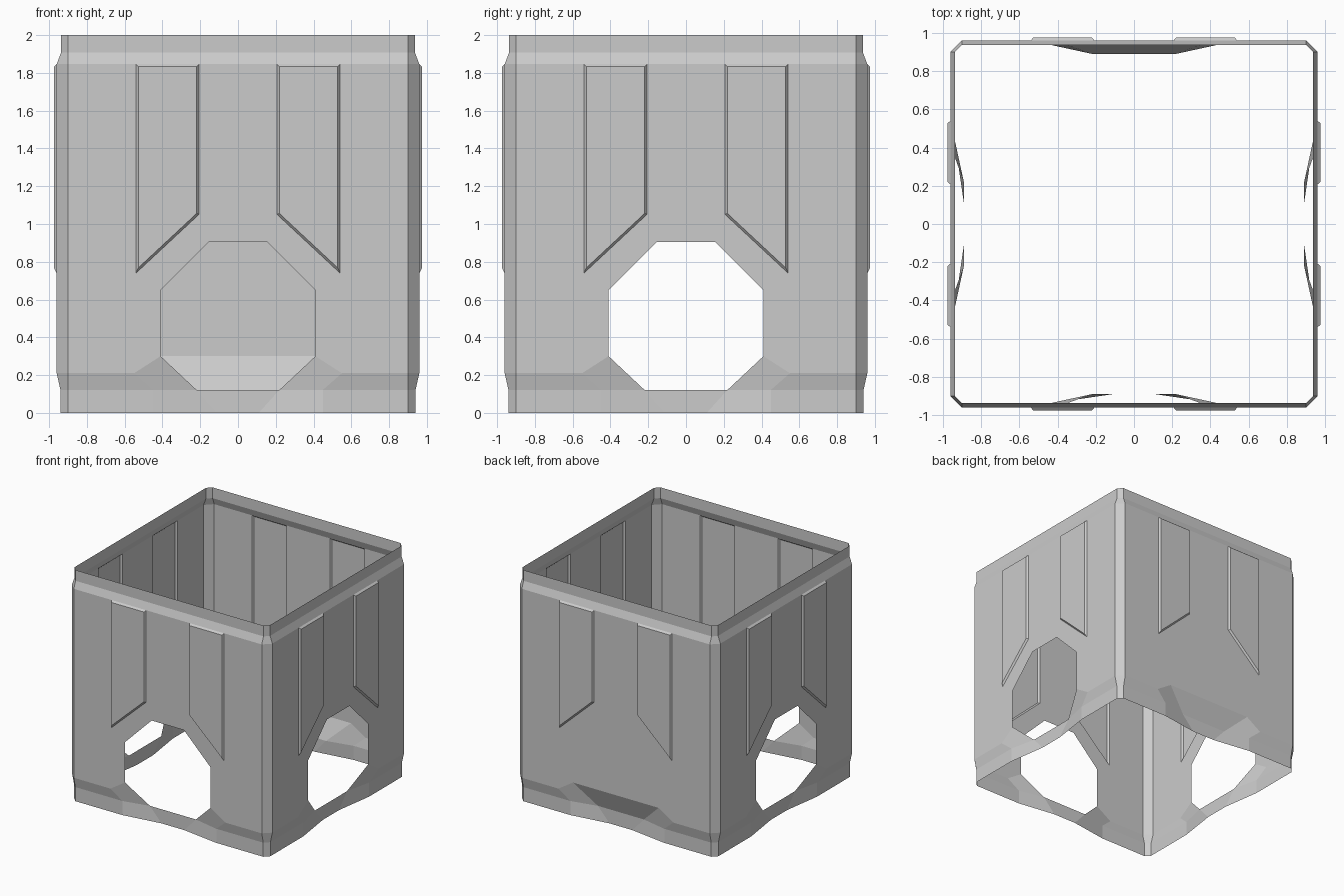
import bpy, bmesh
from math import pi
from mathutils import Matrix, Vector

cube = bpy.data.objects.get("Cube")
if cube:
    bpy.data.objects.remove(cube)

grey = bpy.data.materials.new("light_grey")
grey.use_nodes = True
colour = (0.6, 0.6, 0.6, 1)
grey.diffuse_color = colour
grey.node_tree.nodes["Principled BSDF"].inputs["Base Color"].default_value = colour

# Depths of the sheet measured from the vertical axis
WALL, RIM, FOOT, DIP, PANEL = 0.96, 0.937, 0.94, 0.89, 0.975
SIDE = 0.90
# Heights of the profile
TOP, RIM_LOW, SHOULDER, KNEE, ANKLE = 2.0, 1.907, 1.846, 0.21, 0.122


def make_object(name, faces, outward, turn):
    """Welds the faces into one sheet, turns them outward and places it."""
    bm = bmesh.new()
    for pts in faces:
        bm.faces.new([bm.verts.new(p) for p in pts])
    bmesh.ops.remove_doubles(bm, verts=bm.verts, dist=0.0005)
    bm.normal_update()
    for f in bm.faces:
        if f.normal.dot(outward) < 0:
            f.normal_flip()
    bmesh.ops.transform(bm, matrix=Matrix.Rotation(turn, 4, 'Z'), verts=bm.verts)
    mesh = bpy.data.meshes.new(name)
    bm.to_mesh(mesh)
    bm.free()
    mesh.materials.append(grey)
    obj = bpy.data.objects.new(name, mesh)
    bpy.context.collection.objects.link(obj)


def pt(x, z, depth=WALL):
    return Vector((x, -depth, z))


def half_wall(open_hole):
    # Raised panel outline and its inset face
    outline = [pt(0.207, SHOULDER), pt(0.54, SHOULDER), pt(0.54, 0.74), pt(0.207, 1.05)]
    raised = [pt(0.219, 1.833, PANEL), pt(0.528, 1.833, PANEL),
              pt(0.528, 0.768, PANEL), pt(0.219, 1.056, PANEL)]
    p1, p2, p3, p4 = outline
    # Opening corners
    mid, h1, h2, h3 = pt(0, 0.905), pt(0.155, 0.905), pt(0.41, 0.65), pt(0.41, 0.30)
    sill = pt(0, 0.30)
    # Foot corners, dipping inward at the middle
    a, b, c = pt(0.55, KNEE), pt(0.45, ANKLE, FOOT), pt(0.45, 0, FOOT)
    e, f = pt(0.22, ANKLE, DIP), pt(0.11, 0, DIP)
    e0, f0 = pt(0, ANKLE, DIP), pt(0, 0, DIP)
    g, g2, g3 = pt(SIDE, KNEE), pt(SIDE, ANKLE, FOOT), pt(SIDE, 0, FOOT)
    # Rim corners
    t0, t = pt(0, SHOULDER), pt(SIDE, SHOULDER)
    r0, r = pt(0, RIM_LOW, RIM), pt(SIDE, RIM_LOW, RIM)
    faces = [
        [t0, p1, p4, h1, mid], [p4, p3, h2, h1], [p2, t, g, a, h3, h2, p3],
        [h3, a, b, e], [e, b, c, f], [e0, e, f, f0], [a, g, g2, b], [b, g2, g3, c],
        [t0, p1, p2, t, r, r0], [r0, r, pt(SIDE, TOP, RIM), pt(0, TOP, RIM)],
        raised,
    ]
    for i in range(4):
        j = (i + 1) % 4
        faces.append([outline[i], outline[j], raised[j], raised[i]])
    if not open_hole:
        faces += [[mid, h1, h2, h3, sill], [sill, h3, e, e0]]
    return faces


# Four walls; only the back one is closed
for i, side in enumerate(("front", "left", "back", "right")):
    half = half_wall(side != "back")
    mirrored = [[Vector((-p.x, p.y, p.z)) for p in face] for face in half]
    make_object(side + "_wall", half + mirrored, Vector((0, -1, 0)), i * pi / 2)

# Four chamfered corner strips
profile = [(0, FOOT), (ANKLE, FOOT), (KNEE, WALL), (SHOULDER, WALL),
           (RIM_LOW, RIM), (TOP, RIM)]
strip = []
for (z1, d1), (z2, d2) in zip(profile, profile[1:]):
    strip.append([(SIDE, -d1, z1), (d1, -SIDE, z1), (d2, -SIDE, z2), (SIDE, -d2, z2)])
for i, corner in enumerate(("front_left", "back_left", "back_right", "front_right")):
    make_object(corner + "_corner", strip, Vector((1, -1, 0)), i * pi / 2)
